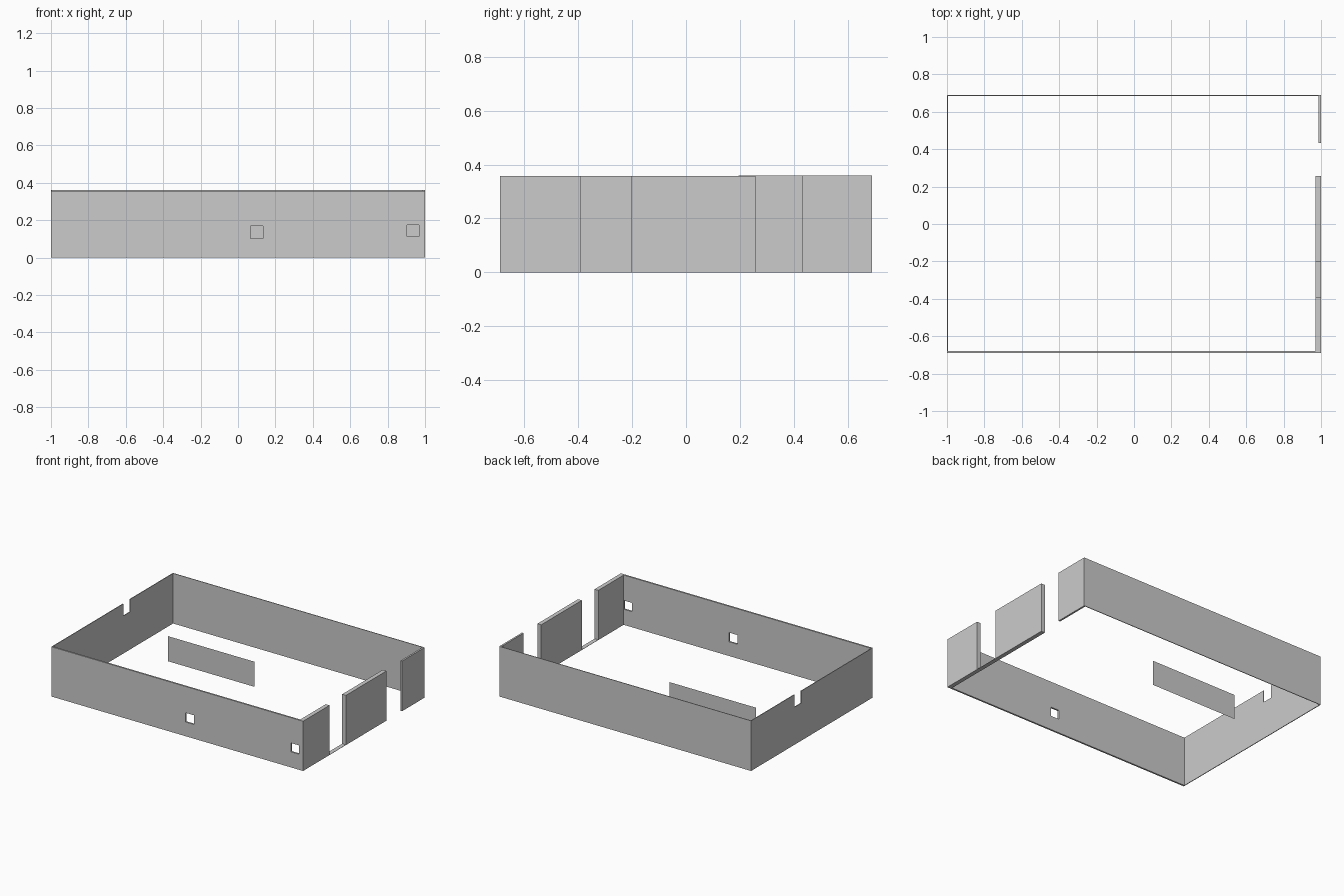
import bpy, bmesh
from mathutils import Vector

if "Cube" in bpy.data.objects:
    bpy.data.objects.remove(bpy.data.objects["Cube"])

H = 0.36        # tall walls
L = 0.357       # slightly lower walls
FRONT_IN = -0.678


def wall(name, origin, along, inward, us, vs, thick, holes=()):
    """Grid panel (us along, vs up) with skipped cells, thickened inward."""
    o, a, n = Vector(origin), Vector(along), Vector(inward)
    bm = bmesh.new()
    grid = [[bm.verts.new(o + a * u + Vector((0, 0, v))) for v in vs] for u in us]
    for i in range(len(us) - 1):
        for j in range(len(vs) - 1):
            if (i, j) not in holes:
                bm.faces.new((grid[i][j], grid[i + 1][j],
                              grid[i + 1][j + 1], grid[i][j + 1]))
    if thick:
        ext = bmesh.ops.extrude_face_region(bm, geom=bm.faces[:], use_keep_orig=True)
        moved = [g for g in ext["geom"] if isinstance(g, bmesh.types.BMVert)]
        bmesh.ops.translate(bm, verts=moved, vec=n * thick)
    loose = [v for v in bm.verts if not v.link_faces]
    bmesh.ops.delete(bm, geom=loose, context='VERTS')
    bmesh.ops.recalc_face_normals(bm, faces=bm.faces[:])
    me = bpy.data.meshes.new(name)
    bm.to_mesh(me)
    bm.free()
    ob = bpy.data.objects.new(name, me)
    bpy.context.collection.objects.link(ob)
    return ob


X, Y = (1, 0, 0), (0, 1, 0)

# Front wall with two small square windows
wall("front_wall", (0, -0.69, 0), X, Y, [-1, 0.067, 0.135, 0.903, 0.968, 1],
     [0, 0.102, 0.112, 0.168, 0.175, L], 0.012,
     holes={(1, 1), (1, 2), (3, 2), (3, 3)})

# Back wall
wall("back_wall", (0, 0.69, 0), X, (0, -1, 0), [-1, 1], [0, H], 0.005)

# Left wall: two heights either side of an open notch
wall("left_wall_front", (-1, 0, 0), Y, X, [FRONT_IN, 0.12, 0.195], [0, 0.27, L],
     0.005, holes={(1, 1)})
wall("left_wall_back", (-1, 0, 0), Y, X, [0.195, 0.685], [0, H], 0.005)

# Right wall panels, separated by a doorway and an open passage
for name, y0, y1, h, t in (("right_wall_front", FRONT_IN, -0.39, L, 0.03),
                           ("right_wall_middle", -0.203, 0.257, L, 0.03),
                           ("right_wall_back", 0.432, 0.685, H, 0.013)):
    wall(name, (1, 0, 0), Y, (-1, 0, 0), [y0, y1], [0, h], t)

# Thin threshold strip in the doorway
wall("door_threshold", (1, 0, 0), Y, (-1, 0, 0), [-0.39, -0.203], [0, 0.002], 0.03)

# Low paper-thin partition inside
wall("partition", (0, 0.19, 0), X, Y, [-0.69, 0], [0, 0.18], 0)
